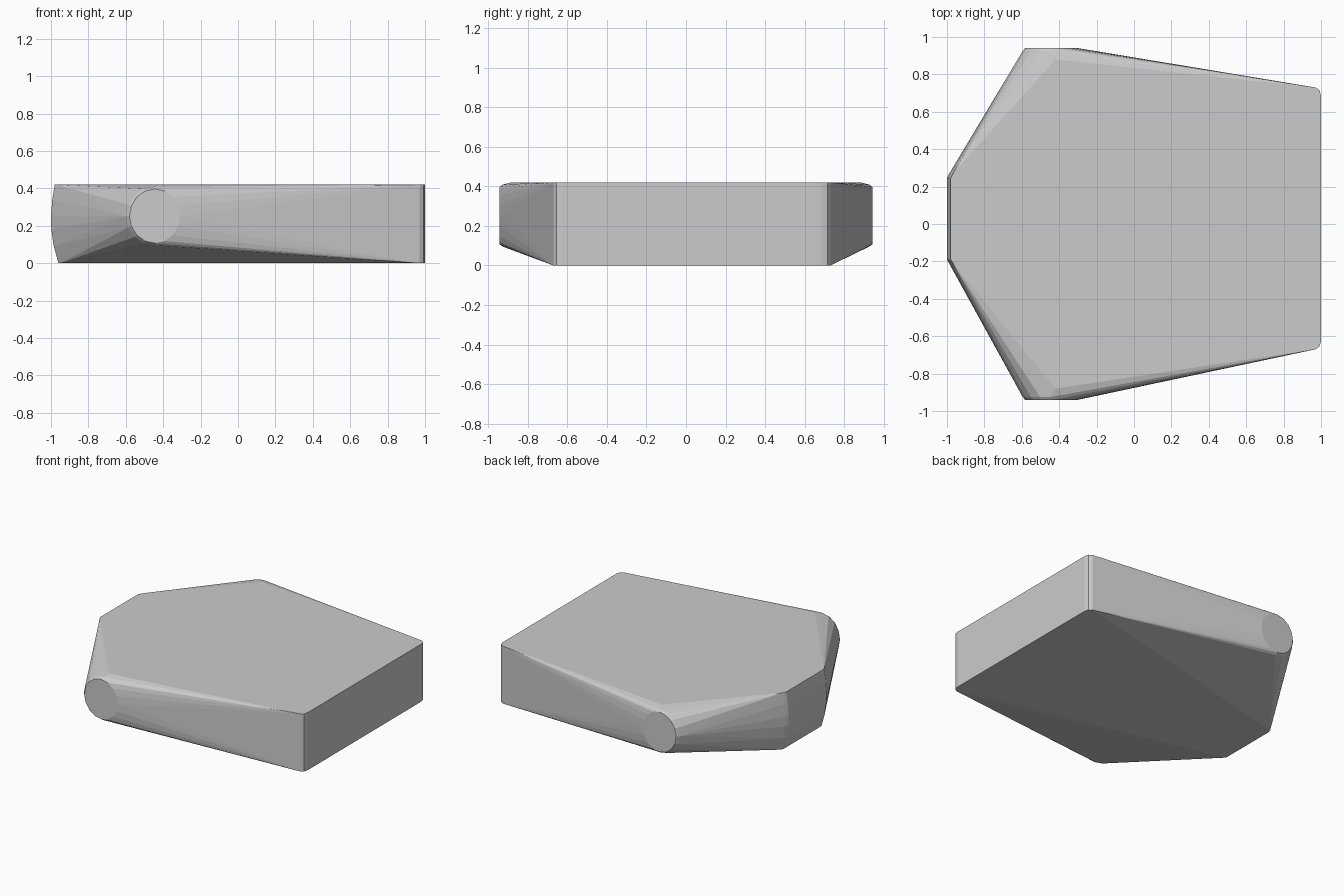
import bpy, bmesh, math

if "Cube" in bpy.data.objects:
    bpy.data.objects.remove(bpy.data.objects["Cube"])

H = 0.42
pts = []

# Right end: upright block face with rounded vertical corners
for z in (0.0, H):
    for x, inset in ((1.0, 0.045), (0.992, 0.015), (0.97, 0.0)):
        pts += [(x, -0.67 + inset, z), (x, 0.73 - inset, z)]

# Left end: bowed nose, slightly off centre
for x, z in ((-0.96, 0.0), (-0.985, 0.09), (-0.998, 0.18), (-1.0, 0.25),
             (-0.993, 0.34), (-0.98, H)):
    pts += [(x, -0.19, z), (x, 0.245, z), (x + 0.012, -0.21, z), (x + 0.012, 0.27, z)]

# Side knobs: round flat discs with a small chamfer, plus the top shoulder
for s in (-1, 1):
    for y, rx, rz in ((0.942, 0.135, 0.145), (0.925, 0.15, 0.157)):
        for i in range(16):
            a = 2 * math.pi * i / 16
            pts.append((-0.445 + rx * math.cos(a), s * y, 0.252 + rz * math.sin(a)))
    pts.append((-0.42, s * 0.88, H))

# Skin everything with one convex shell
bm = bmesh.new()
for p in pts:
    bm.verts.new(p)
hull = bmesh.ops.convex_hull(bm, input=bm.verts)
junk = {g for g in hull["geom_interior"] + hull["geom_unused"]
        if isinstance(g, bmesh.types.BMVert)}
bmesh.ops.delete(bm, geom=list(junk), context='VERTS')
bmesh.ops.dissolve_limit(bm, angle_limit=math.radians(0.5),
                         verts=bm.verts, edges=bm.edges)
bmesh.ops.recalc_face_normals(bm, faces=bm.faces)
mesh = bpy.data.meshes.new("body_shell")
bm.to_mesh(mesh)
bm.free()
body = bpy.data.objects.new("body_shell", mesh)
bpy.context.collection.objects.link(body)
